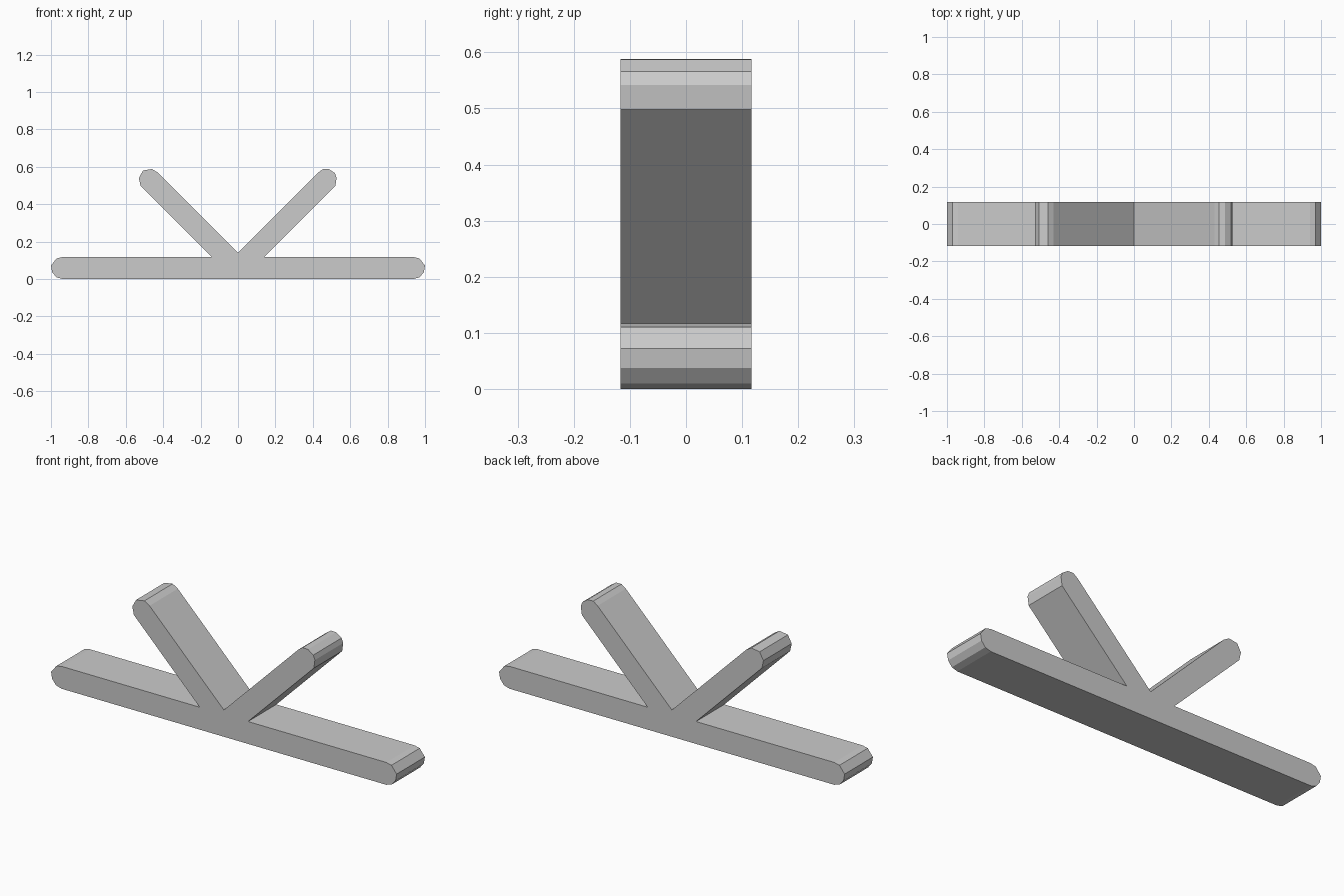
import bpy
import bmesh

cube = bpy.data.objects.get("Cube")
if cube:
    bpy.data.objects.remove(cube, do_unlink=True)

HALF_DEPTH = 0.117

# Plain grey finish
grey = bpy.data.materials.new("light_grey")
grey.use_nodes = True
colour = (0.6, 0.6, 0.6, 1)
grey.diffuse_color = colour
grey.node_tree.nodes["Principled BSDF"].inputs["Base Color"].default_value = colour

# Faceted round end of the flat bar, from bottom to top
bar_end = [(0.94, 0), (0.972, 0.01), (0.994, 0.037), (1, 0.072),
           (0.97, 0.11), (0.94, 0.117)]
# Where an arm leaves the bar, and the faceted arm tips from outside to inside
arm_root = [(0.14, 0.117)]
right_tip = [(0.521, 0.498), (0.527, 0.542), (0.518, 0.566),
             (0.487, 0.587), (0.455, 0.588), (0.43, 0.57)]
left_tip = [(0.521, 0.498), (0.53, 0.54), (0.508, 0.58),
            (0.46, 0.588), (0.43, 0.57)]
crotch = [(0, 0.14)]


def mirrored(points):
    return [(-x, z) for x, z in reversed(points)]


outline = (bar_end + arm_root + right_tip + crotch
           + mirrored(bar_end + arm_root + left_tip))

# Bar and both arms as one solid, extruded from front to back
bm = bmesh.new()
front = bm.faces.new([bm.verts.new((x, -HALF_DEPTH, z)) for x, z in outline])
extruded = bmesh.ops.extrude_face_region(bm, geom=[front], use_keep_orig=True)
back_verts = [v for v in extruded["geom"] if isinstance(v, bmesh.types.BMVert)]
bmesh.ops.translate(bm, verts=back_verts, vec=(0, 2 * HALF_DEPTH, 0))
bmesh.ops.recalc_face_normals(bm, faces=bm.faces)

mesh = bpy.data.meshes.new("bar_with_arms")
bm.to_mesh(mesh)
bm.free()
mesh.materials.append(grey)
bpy.context.collection.objects.link(bpy.data.objects.new("bar_with_arms", mesh))
